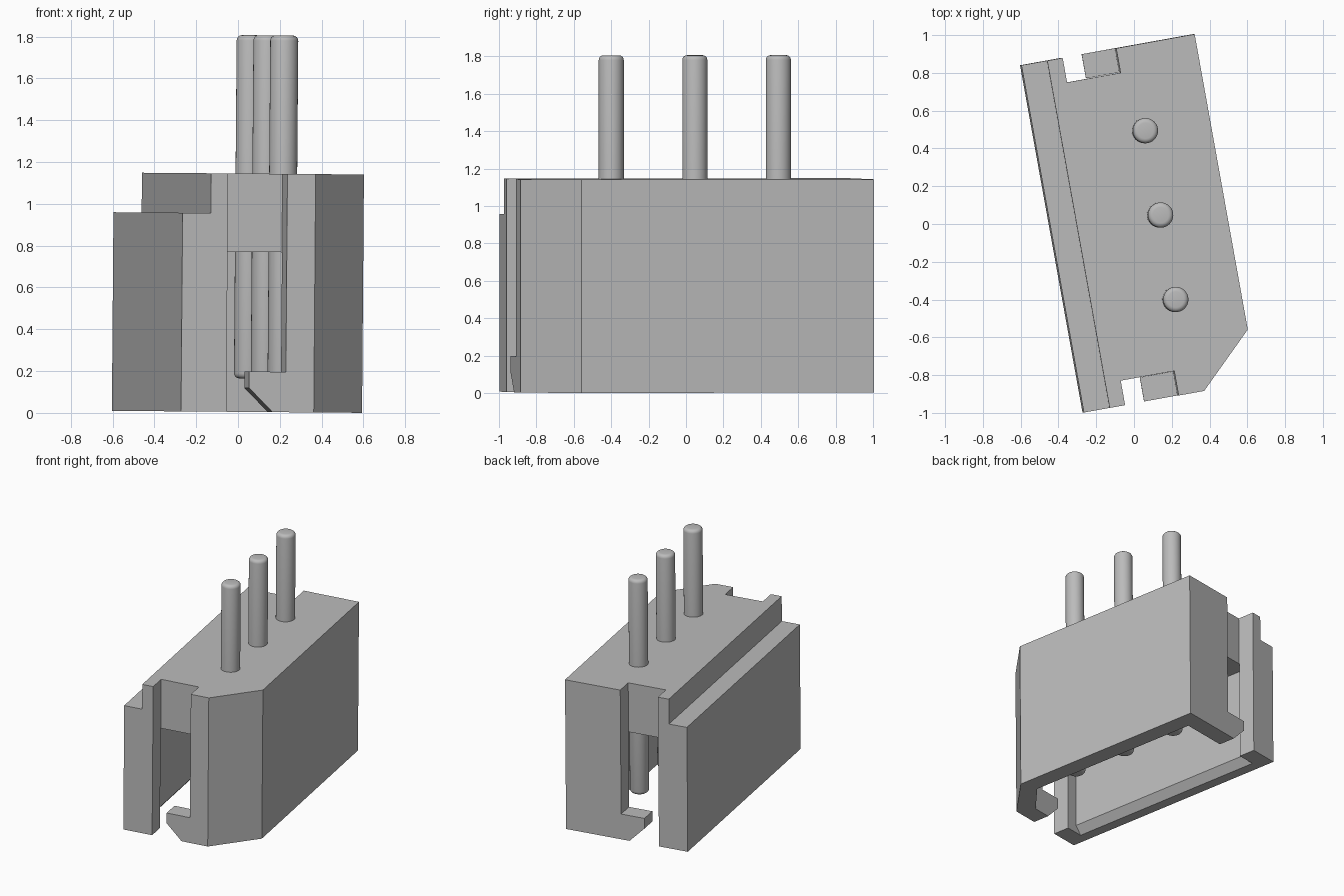
import bpy
import bmesh
from mathutils import Matrix

cube = bpy.data.objects.get("Cube")
if cube:
    bpy.data.objects.remove(cube, do_unlink=True)

grey = bpy.data.materials.new("plain grey")
grey.use_nodes = True
colour = (0.5, 0.5, 0.5, 1)
grey.diffuse_color = colour
grey.node_tree.nodes["Principled BSDF"].inputs["Base Color"].default_value = colour

# The connector stands slightly turned and tipped
PLACE = (Matrix.Translation((0, 0, 0.005)) @ Matrix.Rotation(0.008, 4, 'Y')
         @ Matrix.Rotation(0.178, 4, 'Z'))

HEIGHT = 1.14
LEFT, RIGHT, END = -0.445, 0.485, 0.934
WALL = 0.13


def add_object(name, bm):
    bmesh.ops.recalc_face_normals(bm, faces=bm.faces)
    mesh = bpy.data.meshes.new(name)
    bm.to_mesh(mesh)
    bm.free()
    mesh.materials.append(grey)
    obj = bpy.data.objects.new(name, mesh)
    bpy.context.collection.objects.link(obj)
    return obj


def prism(name, outline, low, high, along='Z'):
    """Extrude an outline along Z (x, y points) or along Y (x, z points)."""
    bm = bmesh.new()
    if along == 'Z':
        points, step = [(a, b, low) for a, b in outline], (0, 0, high - low)
    else:
        points, step = [(a, low, b) for a, b in outline], (0, high - low, 0)
    face = bm.faces.new([bm.verts.new(p) for p in points])
    top = bmesh.ops.extrude_face_region(bm, geom=[face])
    verts = [g for g in top["geom"] if isinstance(g, bmesh.types.BMVert)]
    bmesh.ops.translate(bm, verts=verts, vec=step)
    return add_object(name, bm)


def cut(target, cutter):
    mod = target.modifiers.new("cut", 'BOOLEAN')
    mod.operation, mod.solver, mod.object = 'DIFFERENCE', 'EXACT', cutter
    bpy.context.view_layer.update()
    graph = bpy.context.evaluated_depsgraph_get()
    mesh = bpy.data.meshes.new_from_object(target.evaluated_get(graph))
    target.modifiers.clear()
    target.data = mesh
    bpy.data.objects.remove(cutter, do_unlink=True)


# Housing block with one clipped corner
housing = prism("housing", [
    (LEFT, -END), (0.20, -END), (RIGHT, -0.655), (RIGHT, END), (LEFT, END)], 0, HEIGHT)

# Cavity open at the bottom, following the clipped corner
inner = END - WALL
cut(housing, prism("cavity_cutter", [
    (LEFT + WALL, -inner), (0.14, -inner), (RIGHT - WALL, -0.61),
    (RIGHT - WALL, inner), (LEFT + WALL, inner)], -0.1, 0.765))

# Lead-in slope inside the long left wall
rim = LEFT + WALL
cut(housing, prism("lead_in_cutter", [
    (rim - 0.05, -0.1), (rim - 0.05, 0), (rim, 0.06), (rim + 0.05, 0.06), (rim + 0.05, -0.1)],
    -inner, inner, 'Y'))

# Step along the top left edge
cut(housing, prism("step_cutter", [
    (-1, 0.95), (-0.308, 0.95), (-0.308, 2), (-1, 2)], -2, 2, 'Y'))

# End slots, leaving a hooked catch at the bottom of each
slot = [(-0.225, -0.1), (-0.225, 2), (0.063, 2), (0.063, 0.193),
        (-0.115, 0.193), (-0.115, 0.115), (0, 0), (0.1, -0.1)]
for side in (-1, 1):
    cut(housing, prism("slot_cutter", slot, side * 0.802, side * 1.2, 'Y'))
housing.data.transform(PLACE)

# Row of three round pins with softened tips
PIN_LOW, PIN_HIGH = 0.16, 1.802
for number, y in enumerate((-0.43, 0.024, 0.478), 1):
    bm = bmesh.new()
    bmesh.ops.create_cone(bm, cap_ends=True, segments=32, radius1=0.067, radius2=0.067,
                          depth=PIN_HIGH - PIN_LOW)
    rims = [e for e in bm.edges if abs(e.verts[0].co.z - e.verts[1].co.z) < 0.01]
    bmesh.ops.bevel(bm, geom=rims, offset=0.025, segments=4, profile=0.5, affect='EDGES')
    bmesh.ops.translate(bm, verts=bm.verts, vec=(0.133, y, (PIN_LOW + PIN_HIGH) / 2))
    pin = add_object(f"pin_{number}", bm)
    pin.data.transform(PLACE)
    bpy.ops.object.select_all(action='DESELECT')
    pin.select_set(True)
    bpy.context.view_layer.objects.active = pin
    bpy.ops.object.shade_smooth_by_angle()
